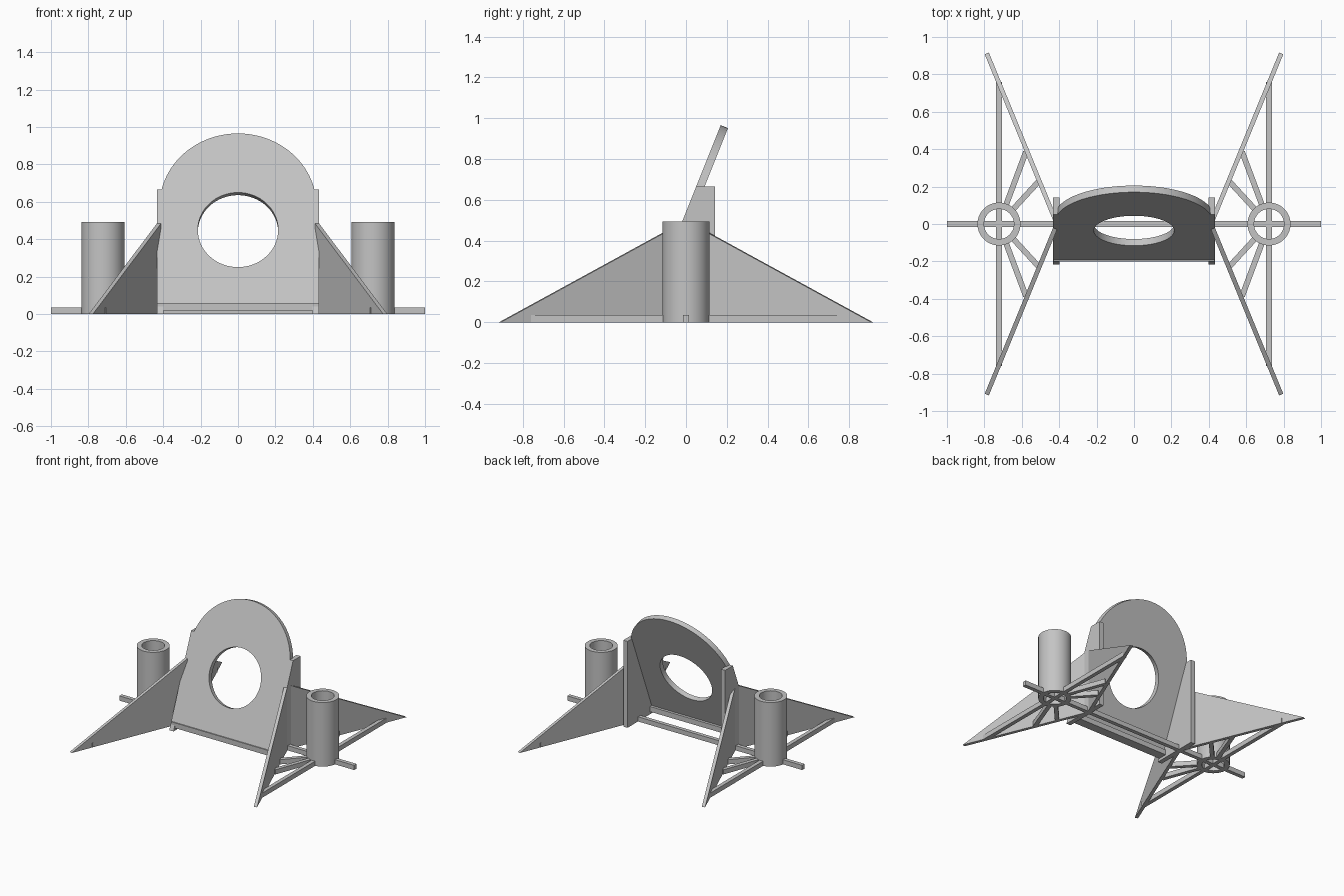
import bpy
import bmesh
from math import cos, sin, pi, radians
from mathutils import Matrix, Vector

if "Cube" in bpy.data.objects:
    bpy.data.objects.remove(bpy.data.objects["Cube"], do_unlink=True)

gray = bpy.data.materials.new("plain gray")
gray.use_nodes = True
gray.diffuse_color = (0.55, 0.55, 0.55, 1)
gray.node_tree.nodes["Principled BSDF"].inputs["Base Color"].default_value = gray.diffuse_color


def arc(cx, cy, r, start=0, end=2 * pi, n=64):
    return [(cx + r * cos(start + (end - start) * i / n),
             cy + r * sin(start + (end - start) * i / n)) for i in range(n)]


def frame(origin, x_axis, y_axis):
    x, y = Vector(x_axis).normalized(), Vector(y_axis).normalized()
    m = Matrix((x, y, x.cross(y))).transposed().to_4x4()
    m.translation = origin
    return m


def plate(name, loops, low, high, matrix, smooth=False):
    """Extrude an outline, with optional holes, between two depths."""
    bm = bmesh.new()
    edges = []
    for loop in loops:
        vs = [bm.verts.new((x, y, low)) for x, y in loop]
        edges += [bm.edges.new((a, b)) for a, b in zip(vs, vs[1:] + vs[:1])]
    bmesh.ops.triangle_fill(bm, edges=edges, use_beauty=True)
    ext = bmesh.ops.extrude_face_region(bm, geom=bm.faces[:], use_keep_orig=True)
    top = [g for g in ext["geom"] if isinstance(g, bmesh.types.BMVert)]
    bmesh.ops.translate(bm, verts=top, vec=(0, 0, high - low))
    bmesh.ops.transform(bm, matrix=matrix, verts=bm.verts[:])
    bmesh.ops.recalc_face_normals(bm, faces=bm.faces[:])
    mesh = bpy.data.meshes.new(name)
    bm.to_mesh(mesh)
    bm.free()
    mesh.materials.append(gray)
    ob = bpy.data.objects.new(name, mesh)
    bpy.context.collection.objects.link(ob)
    if smooth:
        bpy.ops.object.select_all(action="DESELECT")
        ob.select_set(True)
        bpy.context.view_layer.objects.active = ob
        bpy.ops.object.shade_smooth_by_angle(angle=radians(30))
    return ob


def bar(name, a, b, width=0.03, z0=0.0, z1=0.036):
    a, b = Vector((*a, 0)), Vector((*b, 0))
    d, w = b - a, width / 2
    side = Vector((-d.y, d.x, 0))
    rect = [(0, -w), (d.length, -w), (d.length, w), (0, w)]
    return plate(name, [rect], z0, z1, frame(a, d, side))


# Leaning panel with round top and round opening
tilt = radians(21.8)
panel_frame = frame((0, -0.216, 0), (1, 0, 0), (0, sin(tilt), cos(tilt)))
outline = [(-0.42, 0.045), (0.42, 0.045)] + arc(0, 0.62, 0.42, 0, pi) + [(-0.42, 0.62)]
plate("leaning_panel", [outline, arc(0, 0.485, 0.215)], -0.038, 0, panel_frame, True)

# Rail under the panel and the long cross bar
bar("panel_foot_rail", (-0.43, -0.165), (0.43, -0.165), 0.07, 0.02, 0.06)
bar("cross_bar", (-1, 0), (1, 0))

gusset = [(-0.216, 0), (0.143, 0), (0.143, 0.665), (0.05, 0.665)]
for side, s in (("left", 1), ("right", -1)):
    # Upright side plate holding the panel
    plate(side + "_side_plate", [gusset], -0.018, 0.018,
          frame((s * 0.416, 0, 0), (0, 1, 0), (0, 0, 1)))

    # Open tube and the rail beneath it
    hub = s * 0.722
    plate(side + "_tube", [arc(0, 0, 0.115), arc(0, 0, 0.08)], 0, 0.493,
          Matrix.Translation((hub, 0, 0)), True)
    bar(side + "_long_rail", (hub, -0.76), (hub, 0.76))

    for end, t in (("front", -1), ("back", 1)):
        # Triangular fin
        root, tip = Vector((s * 0.422, t * 0.025, 0)), Vector((s * 0.787, t * 0.912, 0))
        length = (tip - root).length
        plate(f"{side}_{end}_fin", [[(0, 0), (length, 0), (0, 0.485)]], -0.012, 0.012,
              frame(root, tip - root, (0, 0, 1)))

        # Struts from the tube to the fin
        bar(f"{side}_{end}_outer_strut", (s * 0.685, t * 0.1), (s * 0.578, t * 0.385))
        bar(f"{side}_{end}_inner_strut", (s * 0.65, t * 0.075), (s * 0.512, t * 0.225))
